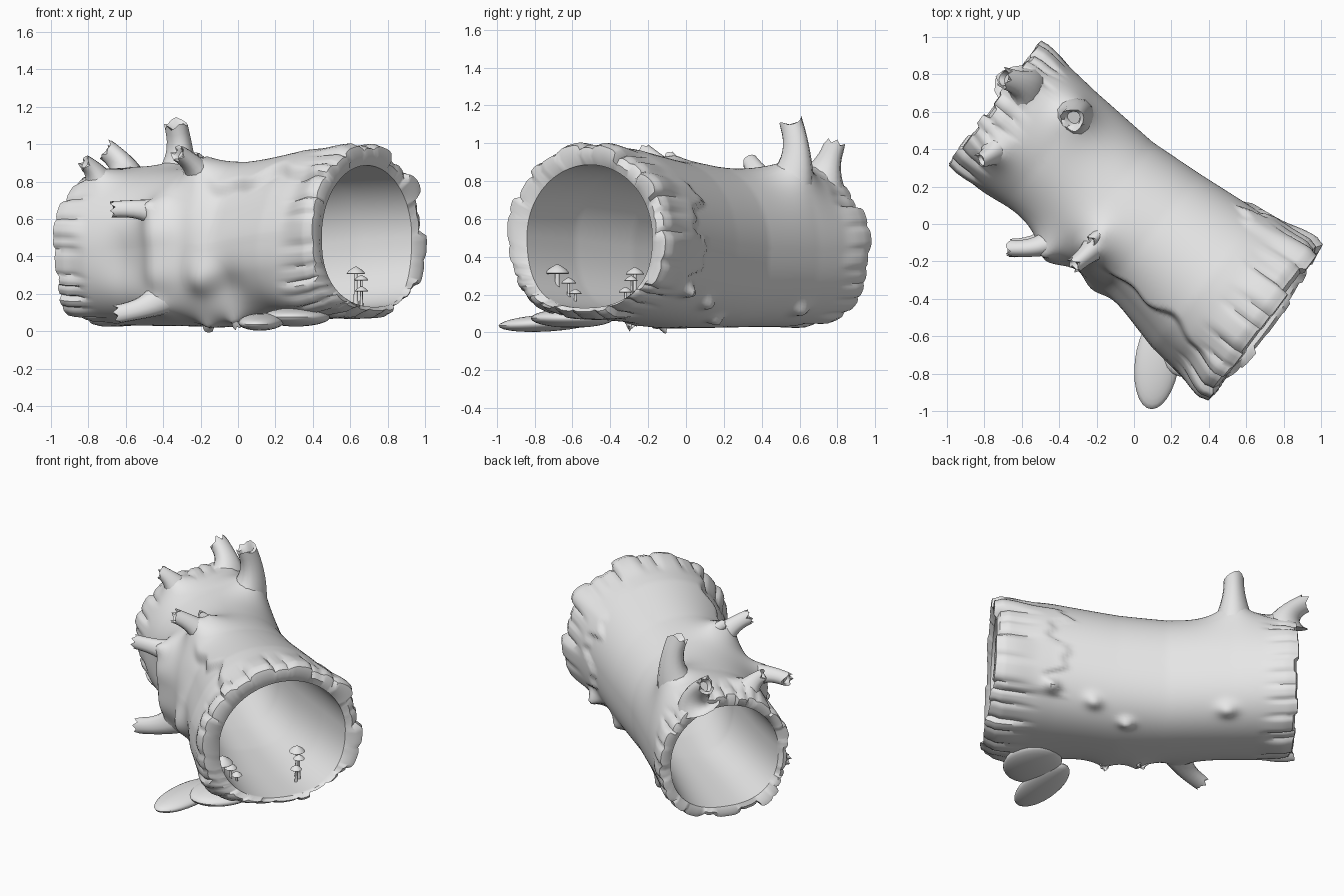
import bpy, bmesh, math, random
from math import sin, cos, pi, radians, exp
from mathutils import Vector

random.seed(4)
cube = bpy.data.objects.get("Cube")
if cube:
    bpy.data.objects.remove(cube)

grey = bpy.data.materials.new("weathered grey")
grey.use_nodes = True
COLOUR = (0.8, 0.8, 0.8, 1)
grey.diffuse_color = COLOUR
grey.node_tree.nodes["Principled BSDF"].inputs["Base Color"].default_value = COLOUR

AXIS = Vector((0.772, -0.636, 0))   # along the log, towards the front end
SIDE = Vector((0.636, 0.772, 0))    # across the log
UP = Vector((0, 0, 1))


def finish(bm, name, angle=45):
    bmesh.ops.recalc_face_normals(bm, faces=bm.faces)
    mesh = bpy.data.meshes.new(name)
    bm.to_mesh(mesh)
    bm.free()
    mesh.materials.append(grey)
    obj = bpy.data.objects.new(name, mesh)
    bpy.context.collection.objects.link(obj)
    bpy.ops.object.select_all(action='DESELECT')
    obj.select_set(True)
    bpy.context.view_layer.objects.active = obj
    bpy.ops.object.shade_smooth_by_angle(angle=radians(angle))


def bridge(bm, a, b):
    n = len(a)
    for i in range(n):
        bm.faces.new((a[i], a[(i + 1) % n], b[(i + 1) % n], b[i]))


def step(e0, e1, x):
    x = min(1, max(0, (x - e0) / (e1 - e0)))
    return x * x * (3 - 2 * x)


# Log sections: distance along axis, sideways centre, half width, height centre, half height
SECTIONS = [(-1.0, 0.02, 0.42, 0.44, 0.41), (-0.6, 0.02, 0.39, 0.43, 0.40),
            (-0.2, 0.03, 0.37, 0.445, 0.415), (0.1, 0.025, 0.405, 0.465, 0.43),
            (0.5, 0.01, 0.47, 0.515, 0.455), (0.9, 0.03, 0.52, 0.545, 0.46)]


def section(s):
    s = min(0.9, max(-1.0, s))
    for a, b in zip(SECTIONS, SECTIONS[1:]):
        if s <= b[0]:
            f = (s - a[0]) / (b[0] - a[0])
            return [p + (q - p) * f for p, q in zip(a[1:], b[1:])]


# Round above, squarer below where the log rests on the ground
def outline(deg):
    c, h = cos(radians(deg)), sin(radians(deg))
    if h < 0:
        c, h = math.copysign(abs(c) ** 0.82, c), -abs(h) ** 0.82
    return c, h


# Branches: distance, angle, tip, tip radius, height and spread of the flared foot
BRANCHES = {
    "tall_branch": (-0.61, 60, (-0.33, 0.56, 1.1), 0.062, 0.19, 0.12),
    "rear_branch": (-0.92, 67, (-0.70, 0.78, 0.97), 0.058, 0.10, 0.09),
    "rear_side_branch": (-0.82, 117, (-0.82, 0.34, 0.90), 0.042, 0.11, 0.08),
    "side_branch": (-0.27, 155, (-0.67, -0.13, 0.65), 0.044, 0.14, 0.10),
    "fork_branch": (-0.08, 124, (-0.32, -0.22, 0.95), 0.045, 0.14, 0.11),
    "fork_twig": (-0.10, 112, (-0.23, -0.09, 0.93), 0.03, 0.04, 0.07),
    "low_branch": (-0.27, 214, (-0.65, -0.13, 0.09), 0.05, 0.12, 0.11),
    "root_stub": (-0.02, 240, (-0.16, -0.10, 0.02), 0.03, 0.06, 0.09),
    "middle_root_stub": (0.18, 238, (0.0, -0.28, 0.03), 0.03, 0.06, 0.09),
}
# Smooth swellings and hollows: distance, angle, height, spread
BUMPS = [(-0.23, 172, 0.06, 0.07), (-0.23, 192, 0.06, 0.07), (-0.5, 185, -0.03, 0.10),
         (0.5, -33, 0.05, 0.03), (0.25, -43, 0.04, 0.035), (0.05, -62, 0.04, 0.03),
         (-0.57, -45, 0.04, 0.04), (0.05, 198, 0.05, 0.07), (0.22, 212, -0.04, 0.10),
         (0.7, 228, 0.05, 0.12)]


def swelling(s, deg):
    def away(bs, bd):
        return math.hypot(s - bs, radians((deg - bd + 180) % 360 - 180) * 0.43)
    total = sum(h * exp(-away(bs, bd) / w) for bs, bd, _, _, h, w in BRANCHES.values())
    total += sum(h * exp(-(away(bs, bd) / w) ** 2 / 2) for bs, bd, h, w in BUMPS)
    # long bark overhang on one flank, loose bark flap on the other
    edge = 132 + 5 * sin(s * 9) + 3 * sin(s * 23)
    fold = step(-0.05, 0.15, s) * step(0.85, 0.65, s)
    total -= 0.05 * fold * step(edge - 5, edge + 6, deg) * step(200, 155, deg)
    turn = (deg + 180) % 360 - 180
    ragged = 0.44 + 0.06 * sin(turn * 0.17) + 0.03 * sin(turn * 0.45)
    total += 0.02 * step(ragged, ragged + 0.05, s) * step(-45, -35, turn) * step(42, 32, turn)
    return total


def surface(s, deg, offset=0.0):
    centre, width, mid, height = section(s)
    c, h = outline(deg)
    return (AXIS * s + SIDE * (centre + (width + offset) * c)
            + UP * (mid + (height + offset) * h))


# Smooth bore, off centre at the front
def bore(s, deg, u):
    centre, width, mid, height = section(s)
    c, h = outline(deg)
    return (AXIS * s + SIDE * (centre + 0.02 * u + (width - 0.07 - 0.035 * u) * c)
            + UP * (mid - 0.035 * u + (height - 0.07 - 0.01 * u) * h))


# Ragged bark strips at both ends: start angle, length change, thickness change
def strips():
    out, deg = [], 0
    while deg < 352:
        out.append((deg, random.uniform(-0.025, 0.02), random.uniform(-0.02, 0.012)))
        deg += random.uniform(8, 20)
    return out


def strip_at(table, deg):
    i = max(k for k, row in enumerate(table) if row[0] <= deg)
    start = table[i][0]
    end = table[i + 1][0] if i + 1 < len(table) else 360
    f = (deg - start) / (end - start)
    return table[i][1], table[i][2] - 0.012 * (1 - step(0, 0.25, min(f, 1 - f)))


front_strips, back_strips = strips(), strips()
N, M = 180, 80
bm = bmesh.new()
outer, inner = [], []
for j in range(M + 1):
    u = j / M
    ring_out, ring_in = [], []
    for i in range(N):
        deg = 360 * i / N
        c, h = outline(deg)
        lf, rf = strip_at(front_strips, deg)
        lb, rb = strip_at(back_strips, deg)
        start = -0.975 - 0.02 * c
        end = 0.865 - 0.025 * c + 0.05 * max(0, -h) ** 3
        s = start + lb + (end + lf - start - lb) * u
        ragged = rf * step(0.84, 0.95, u) + rb * step(0.12, 0.05, u)
        lip = 0.008 * step(0.86, 0.95, u) - 0.02 * step(0.97, 1, u) - 0.01 * step(0.03, 0, u)
        ring_out.append(bm.verts.new(surface(s, deg, swelling(s, deg) + ragged + lip)))
        ring_in.append(bm.verts.new(bore(start + 0.01 + (end - 0.02 - start) * u, deg, u)))
    outer.append(ring_out)
    inner.append(ring_in)
for rings in (outer, inner):
    for a, b in zip(rings, rings[1:]):
        bridge(bm, a, b)
# rounded rims
for k, bulge in ((0, -0.012), (-1, 0.018)):
    rim = [bm.verts.new(a.co.lerp(b.co, 0.45) + AXIS * bulge) for a, b in zip(outer[k], inner[k])]
    bridge(bm, outer[k], rim)
    bridge(bm, rim, inner[k])
finish(bm, "hollow_log")


# Broken branch: curved taper from the bark to a jagged, hollowed tip
def branch(name, s, deg, tip, radius, foot, sides=14):
    base = surface(s, deg, -0.03)
    out = (surface(s, deg, 0.2) - base).normalized()
    tip = Vector(tip)
    ctrl = base + out * max(foot, (tip - base).length * 0.45)
    ref = (tip - base).orthogonal().normalized()
    bm = bmesh.new()
    rings = []

    def ring(p, d, r, jag=0.0):
        x = d.cross(ref).normalized()
        y = d.cross(x)
        rings.append([bm.verts.new(p + (x * cos(a) + y * sin(a)) * r * (1 + 0.06 * sin(3 * a))
                                   + d * random.uniform(-jag, jag))
                      for a in (2 * pi * i / sides for i in range(sides))])

    for k in range(11):
        f = k / 10
        p = base * (1 - f) ** 2 + ctrl * 2 * f * (1 - f) + tip * f * f
        d = ((ctrl - base) * (1 - f) + (tip - ctrl) * f).normalized()
        ring(p, d, radius * (1 + 1.5 * (1 - f) ** 2.2), 0.45 * radius if k == 10 else 0)
    ring(tip - d * radius * 0.1, d, radius * 0.7)
    ring(tip - d * radius * 0.6, d, radius * 0.55)
    for a, b in zip(rings, rings[1:]):
        bridge(bm, a, b)
    bm.faces.new(rings[0])
    bm.faces.new(rings[-1])
    finish(bm, name)


for name, (s, deg, tip, radius, foot, spread) in BRANCHES.items():
    branch(name, s, deg, tip, radius, foot)


# Flat roots spreading over the ground
def flat_root(name, centre, size, rise):
    bm = bmesh.new()
    bmesh.ops.create_uvsphere(bm, u_segments=28, v_segments=14, radius=1)
    for v in bm.verts:
        x, y, z = v.co
        v.co = Vector(centre) + Vector((x * size[0] + 0.03 * y, y * size[1],
                                        z * size[2] + rise * y))
    finish(bm, name)


flat_root("root_tongue", (0.125, -0.73, 0.05), (0.12, 0.26, 0.045), 0.015)
flat_root("root_flare", (0.31, -0.60, 0.075), (0.18, 0.22, 0.05), 0.0)


# Mushrooms: lathed stem and cap
def mushroom(name, x, y, foot, top, r):
    h = top - foot
    profile = [(0.28 * r, 0), (0.2 * r, h * 0.4), (0.18 * r, h - 0.75 * r), (0.9 * r, h - 0.8 * r),
               (r, h - 0.72 * r), (0.75 * r, h - 0.4 * r), (0.35 * r, h - 0.15 * r), (0.08 * r, h)]
    bm = bmesh.new()
    rings = [[bm.verts.new((x + pr * cos(2 * pi * i / 14), y + pr * sin(2 * pi * i / 14), foot + pz))
              for i in range(14)] for pr, pz in profile]
    for a, b in zip(rings, rings[1:]):
        bridge(bm, a, b)
    bm.faces.new(rings[0])
    bm.faces.new(rings[-1])
    finish(bm, name)


for name, spot in {
    "left_mushroom_tall": (0.36, -0.68, 0.15, 0.36, 0.065),
    "left_mushroom_side": (0.34, -0.73, 0.16, 0.28, 0.035),
    "left_mushroom_small": (0.38, -0.62, 0.14, 0.29, 0.04),
    "left_mushroom_low": (0.40, -0.585, 0.13, 0.23, 0.035),
    "right_mushroom_tall": (0.63, -0.27, 0.14, 0.345, 0.05),
    "right_mushroom_middle": (0.66, -0.29, 0.14, 0.30, 0.036),
    "right_mushroom_low": (0.66, -0.32, 0.13, 0.24, 0.036),
}.items():
    mushroom(name, *spot)
